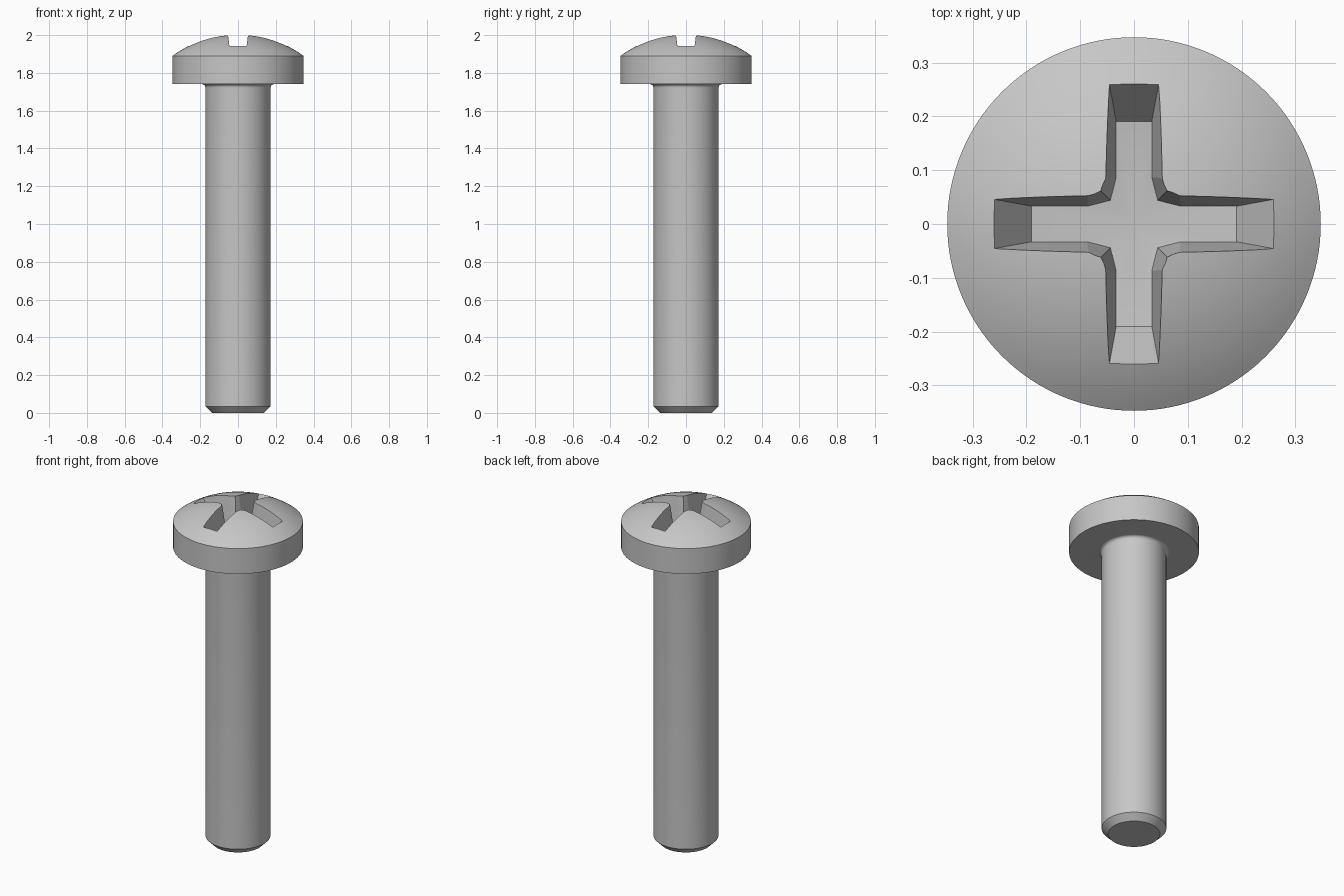
import bpy, bmesh
from math import sin, cos, pi, radians, sqrt, hypot

cube = bpy.data.objects.get("Cube")
if cube:
    bpy.data.objects.remove(cube, do_unlink=True)

SEGMENTS = 128
HEAD_R, HEAD_BOTTOM, HEAD_RIM, APEX = 0.347, 1.74, 1.89, 2.004
SHAFT_R, FILLET, CHAMFER = 0.173, 0.018, 0.035

# Plain grey steel
steel = bpy.data.materials.new("grey_steel")
steel.use_nodes = True
steel.diffuse_color = (0.57, 0.57, 0.57, 1)
steel.node_tree.nodes["Principled BSDF"].inputs["Base Color"].default_value = steel.diffuse_color


def make_object(name, bm):
    bmesh.ops.recalc_face_normals(bm, faces=bm.faces)
    mesh = bpy.data.meshes.new(name)
    bm.to_mesh(mesh)
    bm.free()
    mesh.materials.append(steel)
    obj = bpy.data.objects.new(name, mesh)
    bpy.context.collection.objects.link(obj)
    return obj


def screw_profile():
    # Chamfered tip and straight shaft
    pts = [(0, 0), (SHAFT_R - CHAMFER, 0), (SHAFT_R, CHAMFER)]
    # Fillet under the head
    for i in range(11):
        a = pi / 2 * i / 10
        pts.append((SHAFT_R + FILLET * (1 - cos(a)), HEAD_BOTTOM - FILLET * (1 - sin(a))))
    # Cylindrical head side, then a spherical dome
    pts.append((HEAD_R, HEAD_BOTTOM))
    rise = APEX - HEAD_RIM
    ball = (HEAD_R ** 2 + rise ** 2) / (2 * rise)
    for i in range(17):
        r = HEAD_R * (1 - i / 16)
        pts.append((r, APEX - ball + sqrt(ball ** 2 - r ** 2)))
    return pts


def cross_outline(end, half, inner, corner):
    # One quadrant of the cross, turned four times
    quadrant = [(end, half), (inner, half), (corner, corner), (half, inner), (half, end)]
    points = []
    for _ in range(4):
        points += quadrant
        quadrant = [(-y, x) for x, y in quadrant]
    return points


# Lathed screw body
bm = bmesh.new()
verts = [bm.verts.new((r, 0, z)) for r, z in screw_profile()]
edges = [bm.edges.new(pair) for pair in zip(verts, verts[1:])]
bmesh.ops.spin(bm, geom=verts + edges, cent=(0, 0, 0), axis=(0, 0, 1),
               angle=2 * pi, steps=SEGMENTS, use_merge=False)
bmesh.ops.remove_doubles(bm, verts=bm.verts, dist=0.0001)
screw = make_object("screw_body", bm)

# Tapered cross recess with a shallow conical floor
bm = bmesh.new()
centre = bm.verts.new((0, 0, 1.82))
floor = [bm.verts.new((x, y, 1.82 + 0.1 * hypot(x, y)))
         for x, y in cross_outline(0.19, 0.033, 0.087, 0.044)]
top = [bm.verts.new((x, y, 2.05)) for x, y in cross_outline(0.332, 0.059, 0.084, 0.067)]
n = len(floor)
for i in range(n):
    j = (i + 1) % n
    bm.faces.new((centre, floor[j], floor[i]))
    bm.faces.new((floor[i], floor[j], top[j], top[i]))
bm.faces.new(top)
cutter = make_object("recess_cutter", bm)
cutter.hide_render = True

# Cut the recess and keep the result
cut = screw.modifiers.new("recess", 'BOOLEAN')
cut.operation = 'DIFFERENCE'
cut.solver = 'EXACT'
cut.object = cutter
bpy.ops.object.select_all(action='DESELECT')
screw.select_set(True)
bpy.context.view_layer.objects.active = screw
bpy.ops.object.modifier_apply(modifier=cut.name)
bpy.data.objects.remove(cutter, do_unlink=True)
bpy.ops.object.shade_smooth_by_angle(angle=radians(13))
